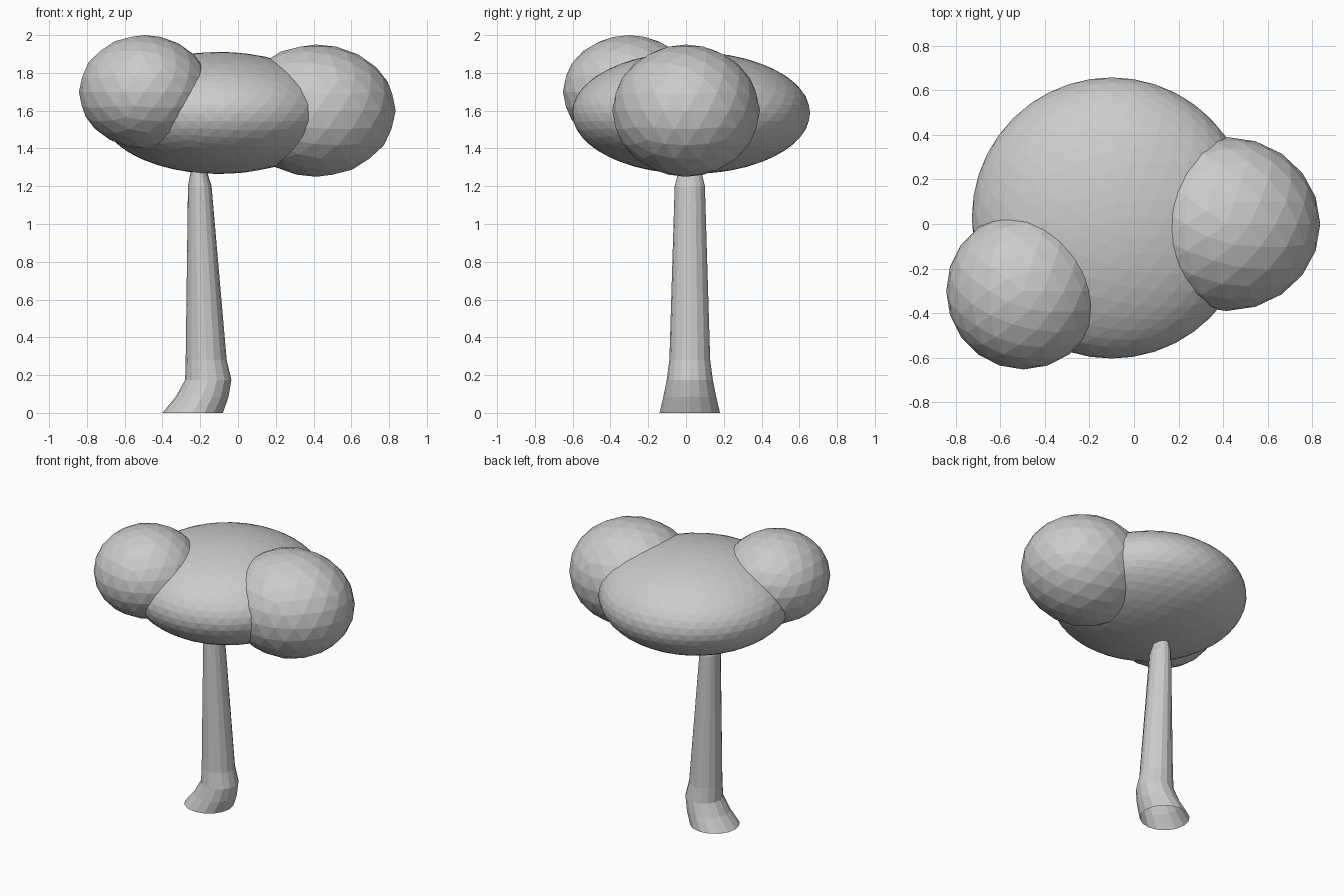
import bpy
import bmesh
from math import cos, sin, tau

cube = bpy.data.objects.get("Cube")
if cube:
    bpy.data.objects.remove(cube)

# Single grey material
grey = bpy.data.materials.new("plain grey")
grey.use_nodes = True
colour = (0.6, 0.6, 0.6, 1)
grey.diffuse_color = colour
grey.node_tree.nodes["Principled BSDF"].inputs["Base Color"].default_value = colour


def add_object(name, bm):
    mesh = bpy.data.meshes.new(name)
    bm.to_mesh(mesh)
    bm.free()
    mesh.materials.append(grey)
    obj = bpy.data.objects.new(name, mesh)
    bpy.context.collection.objects.link(obj)
    return obj


def foliage(name, centre, radii, detail):
    bm = bmesh.new()
    bmesh.ops.create_icosphere(bm, subdivisions=detail, radius=1)
    bmesh.ops.scale(bm, vec=radii, verts=bm.verts)
    bmesh.ops.translate(bm, vec=centre, verts=bm.verts)
    return add_object(name, bm)


# Canopy: one broad crown with two faceted clumps
foliage("main_crown", (-0.1, 0.027, 1.588), (0.627, 0.63, 0.323), 4)
foliage("left_clump", (0.415, 0, 1.6), (0.42, 0.39, 0.35), 3)
foliage("right_clump", (-0.495, -0.3, 1.7), (0.347, 0.352, 0.3), 3)

# Trunk: open tapered tube with a kicked-out foot
# Each ring: height, left edge x, right edge x, half depth
rings = [
    (0, -0.40, -0.08, 0.16),
    (0.085, -0.33, -0.05, 0.14),
    (0.175, -0.28, -0.035, 0.122),
    (0.28, -0.277, -0.06, 0.108),
    (1.2, -0.265, -0.14, 0.08),
    (1.28, -0.25, -0.165, 0.06),
]
SIDES = 16
bm = bmesh.new()
loops = []
for z, x0, x1, depth in rings:
    cx, rx = (x0 + x1) / 2, (x1 - x0) / 2
    loops.append([bm.verts.new((cx + rx * cos(tau * i / SIDES),
                                0.02 + depth * sin(tau * i / SIDES), z))
                  for i in range(SIDES)])
for low, high in zip(loops, loops[1:]):
    for i in range(SIDES):
        j = (i + 1) % SIDES
        bm.faces.new((low[i], low[j], high[j], high[i]))
add_object("trunk", bm)
